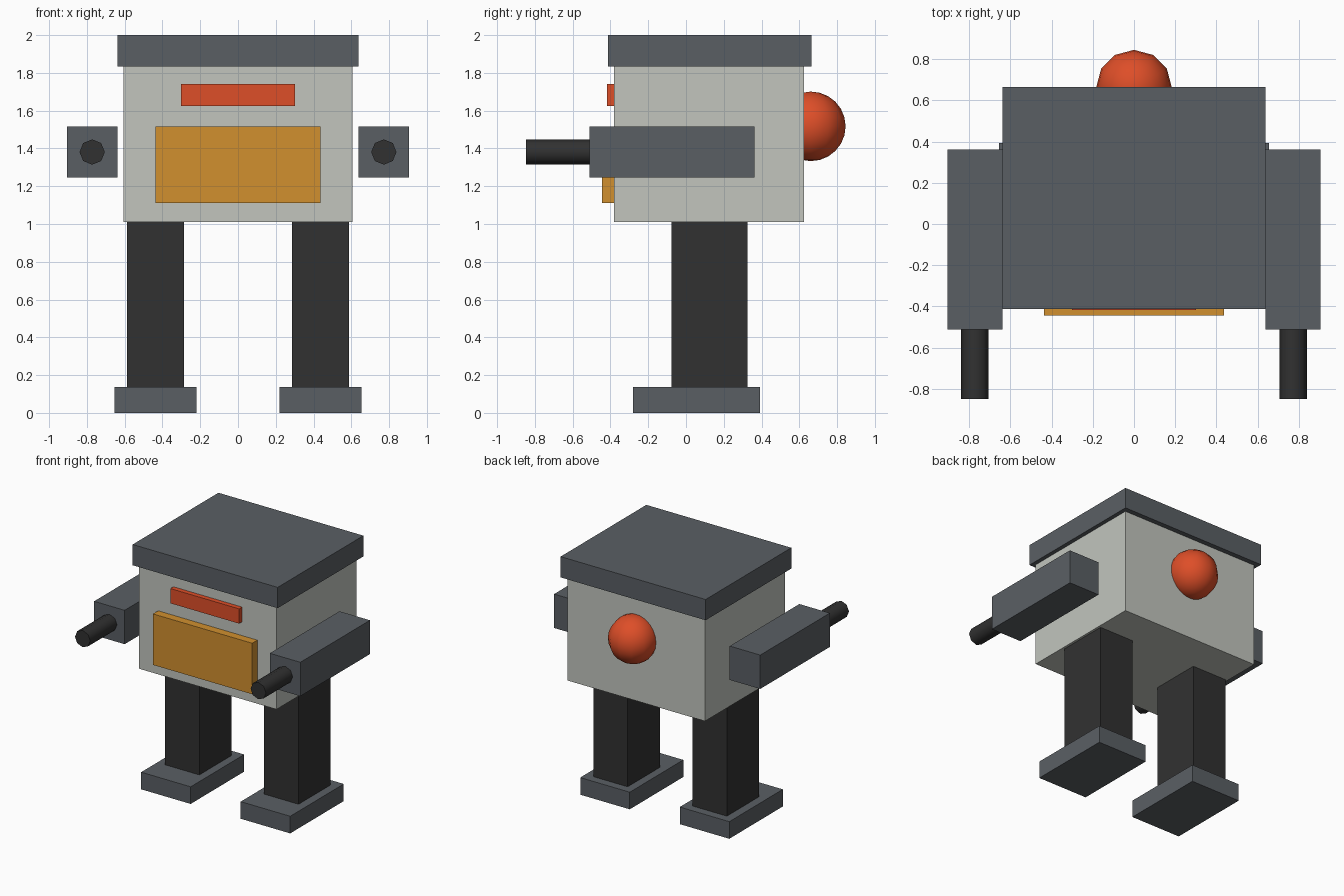
import bpy, math

if "Cube" in bpy.data.objects:
    bpy.data.objects.remove(bpy.data.objects["Cube"])


def material(name, rgb):
    """Flat colour from 0-255 display values, stored as linear."""
    lin = [((c / 255 + 0.055) / 1.055) ** 2.4 for c in rgb]
    m = bpy.data.materials.new(name)
    m.diffuse_color = (*lin, 1)
    m.use_nodes = True
    m.node_tree.nodes["Principled BSDF"].inputs["Base Color"].default_value = m.diffuse_color
    return m


LIGHT = material("light_grey", (194, 197, 190))
STEEL = material("steel_grey", (90, 95, 100))
DARK = material("dark_grey", (49, 49, 49))
ORANGE = material("orange", (209, 144, 47))
RED = material("red", (222, 78, 40))


def finish(name, mat):
    ob = bpy.context.object
    ob.name = name
    ob.data.materials.append(mat)
    return ob


def box(name, mat, x, y, z):
    """Box from (min, max) ranges."""
    lo, hi = zip(x, y, z)
    bpy.ops.mesh.primitive_cube_add(size=1, location=[(a + b) / 2 for a, b in zip(lo, hi)])
    ob = finish(name, mat)
    ob.scale = [b - a for a, b in zip(lo, hi)]
    bpy.ops.object.transform_apply(location=False, rotation=False, scale=True)
    return ob


# Body and roof
box("body", LIGHT, (-0.605, 0.605), (-0.38, 0.625), (1.01, 1.84))
box("roof", STEEL, (-0.637, 0.637), (-0.412, 0.664), (1.835, 2.0))

# Front details
box("visor", RED, (-0.302, 0.302), (-0.418, -0.37), (1.625, 1.742))
box("chest_panel", ORANGE, (-0.436, 0.436), (-0.445, -0.37), (1.11, 1.515))

# Round pod on the back
bpy.ops.mesh.primitive_uv_sphere_add(segments=12, ring_count=12, radius=0.184,
                                     location=(0, 0.661, 1.517))
finish("back_pod", RED)
bpy.ops.object.shade_smooth()

# Legs, feet, arms and barrels on both sides
for side, s in (("left", -1), ("right", 1)):
    def span(a, b):
        return tuple(sorted((s * a, s * b)))

    box(side + "_leg", DARK, span(0.285, 0.587), (-0.078, 0.325), (0.13, 1.015))
    box(side + "_foot", STEEL, span(0.22, 0.655), (-0.28, 0.392), (0, 0.136))
    box(side + "_arm", STEEL, span(0.638, 0.906), (-0.512, 0.362), (1.246, 1.515))
    bpy.ops.mesh.primitive_cylinder_add(vertices=8, radius=0.067, depth=0.40,
                                        location=(s * 0.772, -0.648, 1.381),
                                        rotation=(math.pi / 2, 0, 0))
    finish(side + "_barrel", DARK)
    bpy.ops.object.shade_smooth_by_angle(angle=math.radians(50))
